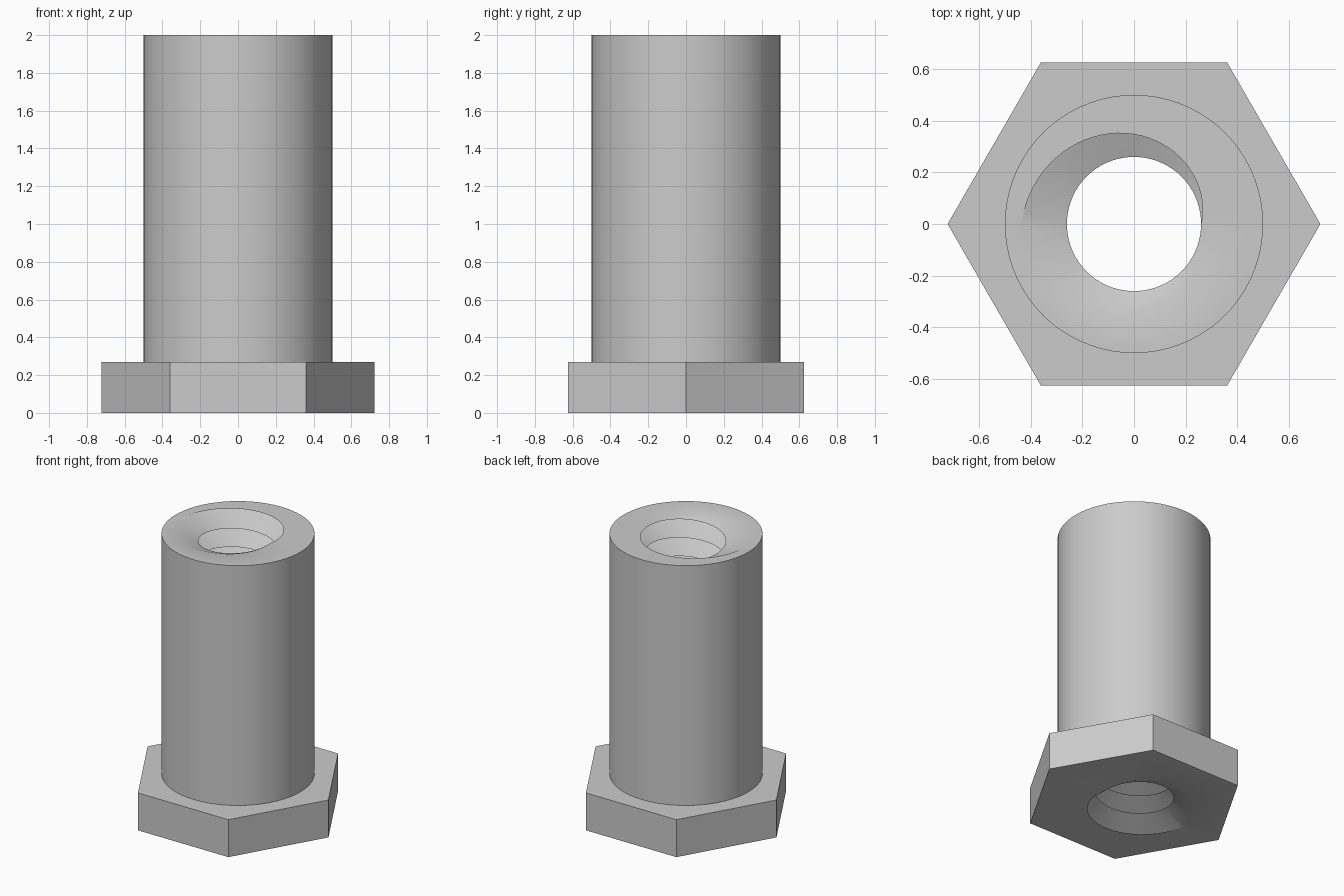
import bpy, bmesh, math

cube = bpy.data.objects.get("Cube")
if cube:
    bpy.data.objects.remove(cube)

HEIGHT, HEAD_H = 2.0, 0.27
BARREL_R, HEX_R = 0.5, 0.722
CREST_R, ROOT_R = 0.26, 0.435
TURNS, SEGS = 15, 72
PITCH = HEIGHT / TURNS

bm = bmesh.new()


def ring(radius, z, count):
    """Closed loop of edges; returns its vertices and edges."""
    vs = [bm.verts.new((radius * math.cos(math.tau * i / count),
                        radius * math.sin(math.tau * i / count), z))
          for i in range(count)]
    return vs, [bm.edges.new((vs[i - 1], vs[i])) for i in range(count)]


def wall(low, high):
    for i in range(len(low)):
        bm.faces.new((low[i - 1], low[i], high[i], high[i - 1]))


def fill(edges):
    bmesh.ops.triangle_fill(bm, edges=edges, use_beauty=True, normal=(0, 0, 1))


# Threaded bore: crest and root lines climb one pitch per turn
rows = range(-4, 2 * TURNS + 4)
grid = {}
for i in range(SEGS):
    a = math.tau * i / SEGS
    for k in rows:
        r = ROOT_R if k % 2 else CREST_R
        grid[i, k] = bm.verts.new((r * math.cos(a), r * math.sin(a),
                                   PITCH * (i / SEGS + k / 2)))
for i in range(SEGS):
    for k in rows:
        j, shift = ((i + 1), 0) if i + 1 < SEGS else (0, 2)
        keys = [(i, k), (j, k + shift), (j, k + 1 + shift), (i, k + 1)]
        if all(key in grid for key in keys):
            bm.faces.new([grid[key] for key in keys])
bmesh.ops.triangulate(bm, faces=bm.faces[:])

# Trim the thread flush with both ends
for z, up in ((0, -1), (HEIGHT, 1)):
    bmesh.ops.bisect_plane(bm, geom=bm.verts[:] + bm.edges[:] + bm.faces[:],
                           dist=1e-5, plane_co=(0, 0, z), plane_no=(0, 0, up),
                           clear_outer=True)
bmesh.ops.remove_doubles(bm, verts=bm.verts[:], dist=1e-5)


def rim(z):
    return [e for e in bm.edges if e.is_boundary
            and all(abs(v.co.z - z) < 1e-4 for v in e.verts)]


bore_bottom, bore_top = rim(0), rim(HEIGHT)

# Barrel and hexagonal head
barrel_low, barrel_low_edges = ring(BARREL_R, HEAD_H, SEGS)
barrel_top, barrel_top_edges = ring(BARREL_R, HEIGHT, SEGS)
hex_low, hex_low_edges = ring(HEX_R, 0, 6)
hex_top, hex_top_edges = ring(HEX_R, HEAD_H, 6)
wall(barrel_low, barrel_top)
wall(hex_low, hex_top)

# End faces and shoulder
fill(bore_bottom + hex_low_edges)
fill(bore_top + barrel_top_edges)
fill(barrel_low_edges + hex_top_edges)
bmesh.ops.recalc_face_normals(bm, faces=bm.faces[:])

mesh = bpy.data.meshes.new("threaded_hex_sleeve")
bm.to_mesh(mesh)
bm.free()
sleeve = bpy.data.objects.new("threaded_hex_sleeve", mesh)
bpy.context.collection.objects.link(sleeve)

# Plain grey metal
grey = bpy.data.materials.new("plain_grey")
grey.use_nodes = True
colour = (0.6, 0.6, 0.6, 1)
grey.diffuse_color = colour
grey.node_tree.nodes["Principled BSDF"].inputs["Base Color"].default_value = colour
mesh.materials.append(grey)

bpy.context.view_layer.objects.active = sleeve
sleeve.select_set(True)
bpy.ops.object.shade_smooth_by_angle(angle=math.radians(30))
